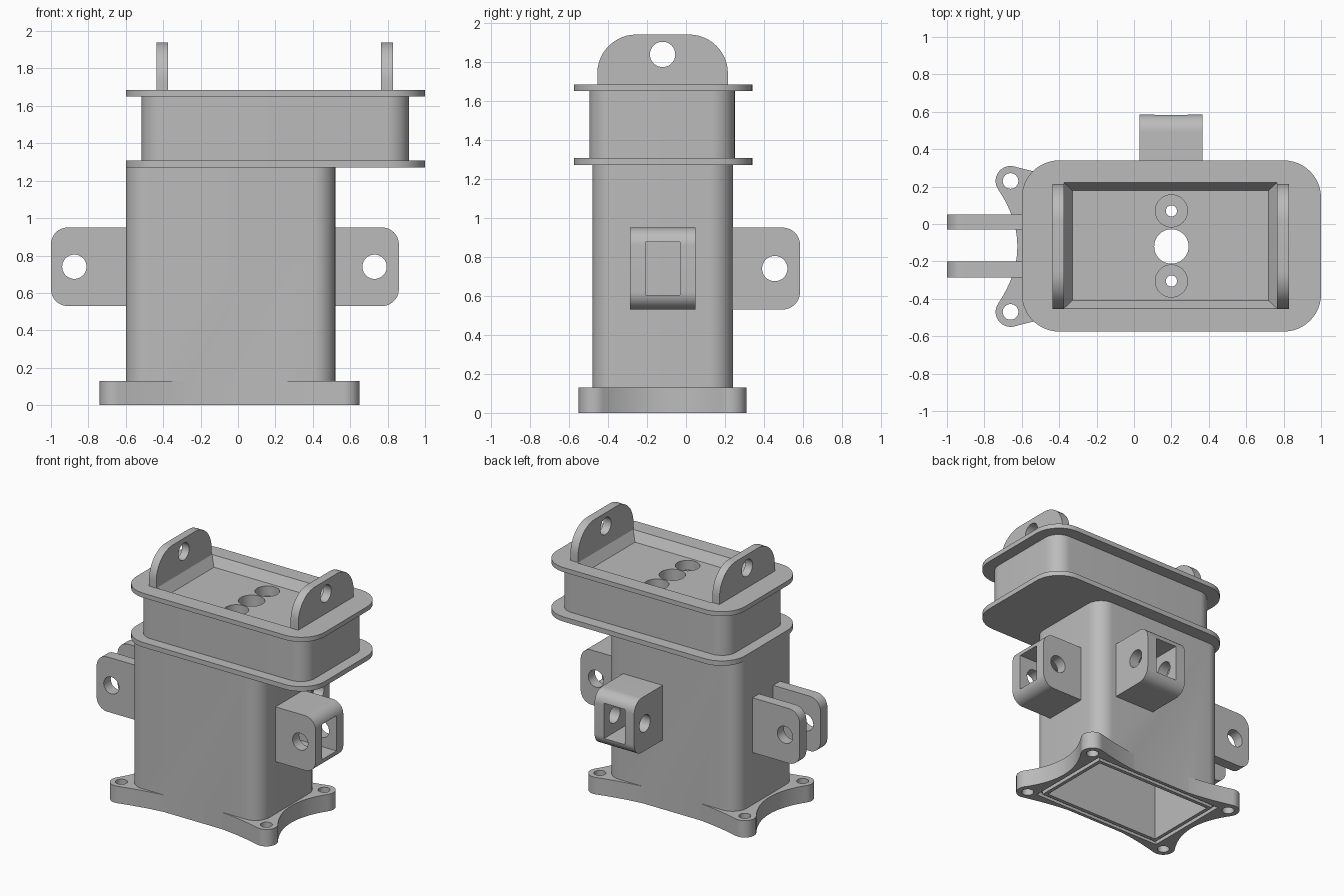
import bpy, bmesh
from math import sin, cos, radians, pi, atan

cube = bpy.data.objects.get("Cube")
if cube:
    bpy.data.objects.remove(cube, do_unlink=True)

grey = bpy.data.materials.new("light_grey")
grey.use_nodes = True
grey.diffuse_color = (0.5, 0.5, 0.5, 1)
grey.node_tree.nodes["Principled BSDF"].inputs["Base Color"].default_value = (0.5, 0.5, 0.5, 1)


def arc(cx, cy, r, start, end, n=12):
    """Points along a circular arc, angles in degrees."""
    angles = [radians(start + (end - start) * i / n) for i in range(n + 1)]
    return [(cx + r * cos(a), cy + r * sin(a)) for a in angles]


def circle(cx, cy, r, n=40):
    return arc(cx, cy, r, 0, 360, n)[:-1]


def rounded(x0, x1, y0, y1, radii=(0, 0, 0, 0)):
    """Rectangle outline, radii from the (x1, y1) corner counter-clockwise."""
    pts = []
    corners = [(x1, y1, -1, -1), (x0, y1, 1, -1), (x0, y0, 1, 1), (x1, y0, -1, 1)]
    for i, (x, y, sx, sy) in enumerate(corners):
        r = radii[i]
        if r:
            pts += arc(x + sx * r, y + sy * r, r, 90 * i, 90 * i + 90)
        else:
            pts.append((x, y))
    return pts


def prism(name, outline, axis, lo, hi, end_outline=None):
    """Extrude an outline along an axis, optionally lofting to a second outline."""
    place = {"x": lambda a, b, h: (h, a, b),
             "y": lambda a, b, h: (a, h, b),
             "z": lambda a, b, h: (a, b, h)}[axis]
    bm = bmesh.new()
    low = [bm.verts.new(place(a, b, lo)) for a, b in outline]
    high = [bm.verts.new(place(a, b, hi)) for a, b in end_outline or outline]
    bm.faces.new(low)
    bm.faces.new(high)
    for i in range(len(low)):
        j = (i + 1) % len(low)
        bm.faces.new((low[i], low[j], high[j], high[i]))
    bmesh.ops.recalc_face_normals(bm, faces=bm.faces)
    mesh = bpy.data.meshes.new(name)
    bm.to_mesh(mesh)
    bm.free()
    mesh.materials.append(grey)
    obj = bpy.data.objects.new(name, mesh)
    bpy.context.collection.objects.link(obj)
    return obj


def combine(obj, others, operation="DIFFERENCE", keep=False):
    """Apply booleans to obj and discard the helper solids."""
    bpy.context.view_layer.objects.active = obj
    for other in others:
        mod = obj.modifiers.new("cut", "BOOLEAN")
        mod.operation = operation
        mod.solver = "EXACT"
        mod.object = other
        bpy.ops.object.modifier_apply(modifier=mod.name)
        if not keep:
            bpy.data.objects.remove(other, do_unlink=True)
    return obj


parts = []
CX, CY = -0.04, -0.12          # centre of the column


def centred(hx, hy):
    return rounded(CX - hx, CX + hx, CY - hy, CY + hy)


# Base flange outline: four round ears joined by hollow curves
EX, EY, ER = 0.615, 0.35, 0.08
SIDE, FRONT = 1.1, 0.23
side_tilt, front_tilt = 35, 15.5
ear = arc(EX, EY, ER, -side_tilt, 90 + front_tilt, 16)
side_mid = ear[0][0] - SIDE * ear[0][1] ** 2
front_mid = ear[-1][1] - FRONT * ear[-1][0] ** 2
N = 12
side_curve = [(side_mid + SIDE * y * y, y) for y in [ear[0][1] * i / N for i in range(N)]]
front_curve = [(x, front_mid + FRONT * x * x) for x in [ear[-1][0] * (N - i) / N for i in range(1, N + 1)]]
quarter = side_curve + ear + front_curve
half = quarter + [(-x, y) for x, y in reversed(quarter[:-1])]
outline = half + [(x, -y) for x, y in reversed(half[1:-1])]
outline = [(x + CX - 0.005, y + CY) for x, y in outline]

# Column with base flange, open below, with a seal groove round the opening
column = prism("column_with_base", rounded(-0.6, 0.52, -0.48, 0.24, [0.12] * 4), "z", 0, 1.27)
combine(column, [prism("flange", outline, "z", 0, 0.13)], "UNION")
groove = combine(prism("groove", centred(0.54, 0.335), "z", -0.05, 0.03),
                 [prism("core", centred(0.512, 0.307), "z", -0.1, 0.1)])
cuts = [groove, prism("cavity", centred(0.485, 0.28), "z", -0.1, 1.4)]
for sx in (-1, 1):
    for sy in (-1, 1):
        cuts.append(prism("bolt", circle(CX - 0.005 + sx * EX, CY + sy * EY, 0.042, 24), "z", -0.1, 0.3))
parts.append(combine(column, cuts))

# Head: box between two rims
rim = rounded(-0.6, 1, -0.575, 0.34, [0.2] * 4)
box = rounded(-0.515, 0.915, -0.495, 0.25, [0.12] * 4)
head = [prism("lower_rim", rim, "z", 1.27, 1.307),
        prism("head_box", box, "z", 1.307, 1.65),
        prism("upper_rim", rim, "z", 1.65, 1.685)]

# Sloped tray and the row of holes in its floor
tray = prism("tray", rounded(-0.33, 0.72, -0.41, 0.18), "z", 1.615, 1.685 + 0.035,
             rounded(-0.3975, 0.7875, -0.4725, 0.2425))
holes = [tray, prism("centre_hole", circle(0.2, -0.12, 0.092), "z", 1.1, 1.8)]
for y in (0.07, -0.305):
    holes.append(prism("screw_hole", circle(0.2, y, 0.03, 24), "z", 1.1, 1.8))
    holes.append(prism("counterbore", circle(0.2, y, 0.086), "z", 1.54, 1.8))
for obj in head:
    parts.append(combine(obj, holes, keep=True))
for obj in holes:
    bpy.data.objects.remove(obj, do_unlink=True)

# Lifting lugs on the upper rim
for name, x0, x1 in (("right_lug", -0.435, -0.375), ("left_lug", 0.765, 0.83)):
    lug = prism(name, rounded(-0.455, 0.215, 1.68, 1.94, (0.2, 0.2, 0, 0)), "x", x0, x1)
    parts.append(combine(lug, [prism("eye", circle(-0.12, 1.838, 0.065), "x", x0 - 0.1, x1 + 0.1)]))

# Pair of plain ears on the right side
for name, y0, y1 in (("right_ear_front", -0.285, -0.2), ("right_ear_back", -0.03, 0.05)):
    plate = prism(name, rounded(-1, -0.59, 0.53, 0.95, (0, 0.09, 0.09, 0)), "y", y0, y1)
    parts.append(combine(plate, [prism("eye", circle(-0.875, 0.74, 0.065), "y", y0 - 0.1, y1 + 0.1)]))

# Box brackets with a window and a cross hole, on the left side and the back
for name, axis, cross, reach, mid in (("left_bracket", "y", "x", (0.51, 0.86), -0.12),
                                      ("back_bracket", "x", "y", (0.23, 0.585), 0.198)):
    inner, outer = reach
    shape = rounded(inner, outer, 0.53, 0.95, (0.09, 0, 0, 0.09))
    bracket = prism(name, shape, axis, mid - 0.168, mid + 0.168)
    window = prism("window", rounded(mid - 0.088, mid + 0.088, 0.605, 0.875), cross, inner - 0.05, outer + 0.1)
    eye = prism("eye", circle(outer - 0.13, 0.74, 0.065), axis, mid - 0.3, mid + 0.3)
    parts.append(combine(bracket, [window, eye]))

# Smooth the rounded walls, keep the edges sharp
bpy.ops.object.select_all(action="DESELECT")
for obj in parts:
    obj.select_set(True)
bpy.context.view_layer.objects.active = parts[0]
bpy.ops.object.shade_smooth_by_angle(angle=radians(30))
